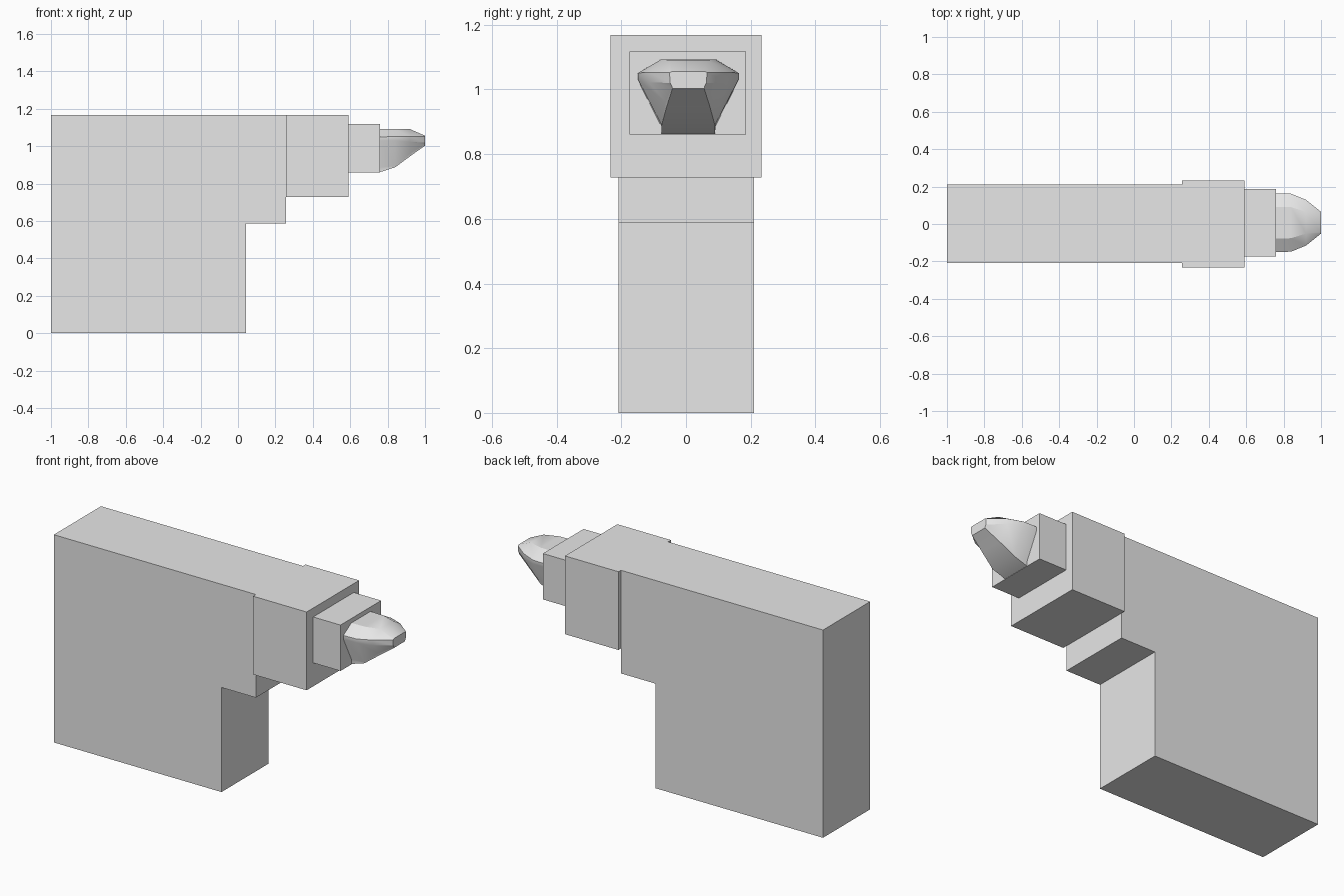
import bpy, bmesh, math

cube = bpy.data.objects.get("Cube")
if cube:
    bpy.data.objects.remove(cube, do_unlink=True)

# Single plain grey material
grey = bpy.data.materials.new("plain grey")
grey.use_nodes = True
grey.diffuse_color = (0.8, 0.8, 0.8, 1)
grey.node_tree.nodes["Principled BSDF"].inputs["Base Color"].default_value = (0.8, 0.8, 0.8, 1)


def finish(name, bm):
    bmesh.ops.recalc_face_normals(bm, faces=bm.faces)
    mesh = bpy.data.meshes.new(name)
    bm.to_mesh(mesh)
    bm.free()
    mesh.materials.append(grey)
    obj = bpy.data.objects.new(name, mesh)
    bpy.context.collection.objects.link(obj)
    return obj


def extrude_profile(name, points, y0, y1):
    """Extrude a side outline (x, z) across the width."""
    bm = bmesh.new()
    face = bm.faces.new([bm.verts.new((x, y0, z)) for x, z in points])
    ext = bmesh.ops.extrude_face_region(bm, geom=[face])
    verts = [g for g in ext["geom"] if isinstance(g, bmesh.types.BMVert)]
    bmesh.ops.translate(bm, verts=verts, vec=(0, y1 - y0, 0))
    return finish(name, bm)


def block(name, x0, x1, y0, y1, z0, z1):
    return extrude_profile(name, [(x0, z0), (x1, z0), (x1, z1), (x0, z1)], y0, y1)


# Slab body with a stepped underside
extrude_profile("body", [(-1, 0), (0.043, 0), (0.043, 0.588), (0.257, 0.588),
                         (0.257, 1.168), (-1, 1.168)], -0.208, 0.211)

# Wider collar and narrower neck
block("collar", 0.257, 0.59, -0.233, 0.233, 0.728, 1.168)
block("neck", 0.59, 0.76, -0.175, 0.186, 0.86, 1.118)

# Faceted nose: half sections of (half width, z) from bottom to top
sections = [
    (0.755, [(0.083, 0.86), (0.083, 0.885), (0.157, 1.03), (0.157, 1.05), (0.085, 1.093)]),
    (0.84, [(0.083, 0.887), (0.084, 0.893), (0.155, 1.03), (0.155, 1.051), (0.083, 1.093)]),
    (0.92, [(0.067, 0.946), (0.07, 0.96), (0.122, 1.022), (0.122, 1.053), (0.058, 1.091)]),
    (1.0, [(0.049, 1.003), (0.05, 1.008), (0.056, 1.02), (0.058, 1.052), (0.05, 1.056)]),
]
bm = bmesh.new()
rings = []
for x, half in sections:
    outline = half + [(-w, z) for w, z in reversed(half)]
    rings.append([bm.verts.new((x, w + 0.007, z)) for w, z in outline])
for a, b in zip(rings, rings[1:]):
    for i in range(len(a)):
        j = (i + 1) % len(a)
        bm.faces.new((a[i], a[j], b[j], b[i]))
bm.faces.new(rings[0])
bm.faces.new(rings[-1])
nose = finish("nose", bm)
bpy.ops.object.select_all(action="DESELECT")
nose.select_set(True)
bpy.context.view_layer.objects.active = nose
bpy.ops.object.shade_smooth_by_angle(angle=math.radians(30))
